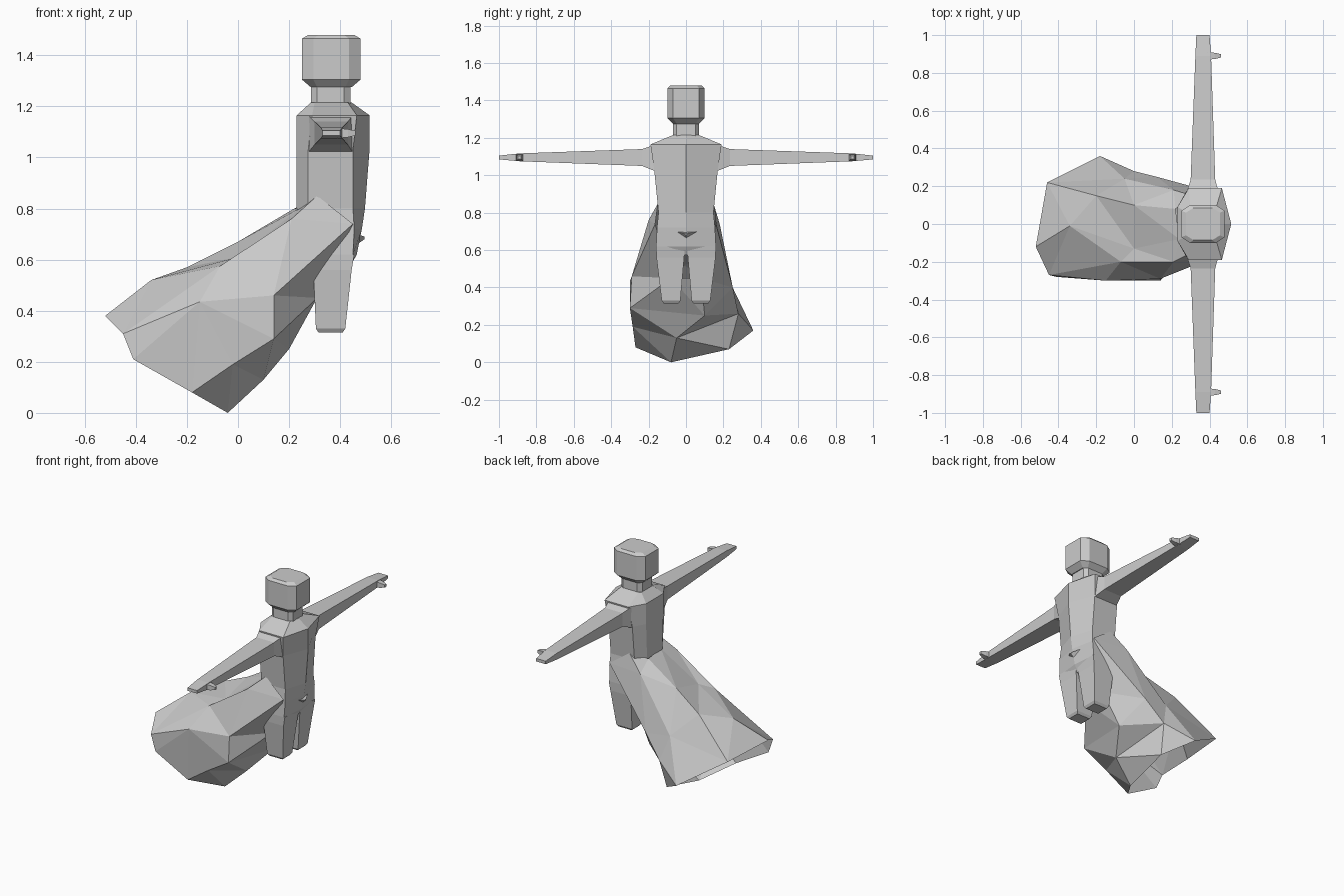
import bpy, bmesh
from mathutils import Vector

grey = bpy.data.materials.new("light_grey")
grey.diffuse_color = (0.6, 0.6, 0.6, 1)


def loft(name, rings, caps=True):
    """Skin a list of equal-length point rings into a flat-shaded object."""
    bm = bmesh.new()
    rows = [[bm.verts.new(Vector(p)) for p in ring] for ring in rings]
    n = len(rows[0])
    for a, b in zip(rows, rows[1:]):
        for i in range(n):
            j = (i + 1) % n
            bm.faces.new((a[i], a[j], b[j], b[i]))
    if caps:
        bm.faces.new(rows[0])
        bm.faces.new(rows[-1])
    else:
        bmesh.ops.triangulate(bm, faces=bm.faces[:])
    bmesh.ops.recalc_face_normals(bm, faces=bm.faces[:])
    me = bpy.data.meshes.new(name)
    bm.to_mesh(me)
    bm.free()
    me.materials.append(grey)
    ob = bpy.data.objects.new(name, me)
    bpy.context.collection.objects.link(ob)
    return ob


def octagon(x0, x1, y, z, cx, cy):
    return [(x0 + cx, -y, z), (x1 - cx, -y, z), (x1, -y + cy, z), (x1, y - cy, z),
            (x1 - cx, y, z), (x0 + cx, y, z), (x0, y - cy, z), (x0, -y + cy, z)]


def rect_y(y, x0, x1, z0, z1):
    return [(x0, y, z0), (x1, y, z0), (x1, y, z1), (x0, y, z1)]


def rect_z(z, x0, x1, y0, y1):
    return [(x0, y0, z), (x1, y0, z), (x1, y1, z), (x0, y1, z)]


# Head: chamfered block, and neck
loft("head", [octagon(0.285, 0.445, 0.07, 1.275, 0.025, 0.02),
              octagon(0.25, 0.48, 0.10, 1.305, 0.045, 0.03),
              octagon(0.25, 0.48, 0.10, 1.465, 0.045, 0.03),
              octagon(0.275, 0.455, 0.085, 1.48, 0.04, 0.025)])
loft("neck", [octagon(0.285, 0.44, 0.07, z, 0.025, 0.02) for z in (1.20, 1.28)])


# Torso: seven-sided sections with a ridge down the chest
def section(z, back, back_y, side0, side1, side_y, ridge):
    return [(ridge, 0, z), (side1, side_y, z), (side0, side_y, z), (back, back_y, z),
            (back, -back_y, z), (side0, -side_y, z), (side1, -side_y, z)]


loft("torso", [section(0.575, 0.31, 0.07, 0.31, 0.43, 0.15, 0.44),
               section(0.62, 0.28, 0.08, 0.30, 0.45, 0.16, 0.465),
               section(0.72, 0.25, 0.08, 0.28, 0.455, 0.155, 0.485),
               section(0.80, 0.23, 0.08, 0.275, 0.45, 0.147, 0.497),
               section(1.03, 0.23, 0.09, 0.275, 0.45, 0.17, 0.515),
               section(1.165, 0.23, 0.09, 0.29, 0.465, 0.19, 0.515),
               section(1.215, 0.285, 0.06, 0.30, 0.43, 0.07, 0.445)])

# Small wedge on the front of the hips
loft("hip_wedge", [[(0.465, -0.065, 0.70), (0.465, 0.065, 0.70), (0.46, 0, 0.655)],
                   [(0.495, -0.01, 0.69), (0.495, 0.01, 0.69), (0.495, 0, 0.68)]])

for s, side in ((-1, "right"), (1, "left")):
    # Arms held straight out, with thumbs
    loft(side + "_arm", [rect_y(s * 0.16, 0.275, 0.45, 1.02, 1.165),
                         rect_y(s * 0.235, 0.30, 0.43, 1.05, 1.14),
                         rect_y(s * 0.89, 0.325, 0.408, 1.075, 1.117),
                         rect_y(s * 1.0, 0.33, 0.40, 1.085, 1.105)])
    loft(side + "_thumb", [
        [(x, s * (0.89 + a * w), 1.095 + b * w) for a, b in ((-1, -1), (1, -1), (1, 1), (-1, 1))]
        for x, w in ((0.39, 0.02), (0.43, 0.016), (0.46, 0.009))])
    # Legs with chamfered ends
    loft(side + "_leg", [rect_z(0.62, 0.29, 0.455, s * 0.005, s * 0.16),
                         rect_z(0.56, 0.295, 0.445, s * 0.01, s * 0.158),
                         rect_z(0.33, 0.305, 0.42, s * 0.03, s * 0.13),
                         rect_z(0.315, 0.315, 0.41, s * 0.04, s * 0.12)])

# Windblown skirt: open faceted tube trailing from the waist
loft("skirt", [
    [(0.24, -0.08, 0.80), (0.31, -0.15, 0.85), (0.45, -0.165, 0.74), (0.31, -0.08, 0.45),
     (0.31, 0.08, 0.45), (0.45, 0.16, 0.74), (0.31, 0.15, 0.84), (0.22, 0.08, 0.80)],
    [(0.0, -0.13, 0.61), (0.21, -0.20, 0.76), (0.14, -0.29, 0.46), (0.14, -0.30, 0.29),
     (0.20, 0.10, 0.25), (0.12, 0.25, 0.40), (0.21, 0.18, 0.74), (0.0, 0.10, 0.67)],
    [(-0.34, -0.01, 0.52), (-0.07, -0.20, 0.575), (-0.15, -0.30, 0.435), (-0.02, -0.285, 0.19),
     (0.10, -0.05, 0.13), (0.0, 0.28, 0.26), (-0.05, 0.24, 0.42), (-0.20, 0.15, 0.57)],
    [(-0.52, -0.12, 0.38), (-0.45, -0.27, 0.31), (-0.41, -0.28, 0.21), (-0.18, -0.27, 0.08),
     (-0.04, -0.08, 0.0), (-0.02, 0.23, 0.07), (-0.18, 0.36, 0.17), (-0.46, 0.22, 0.35)],
], caps=False)
